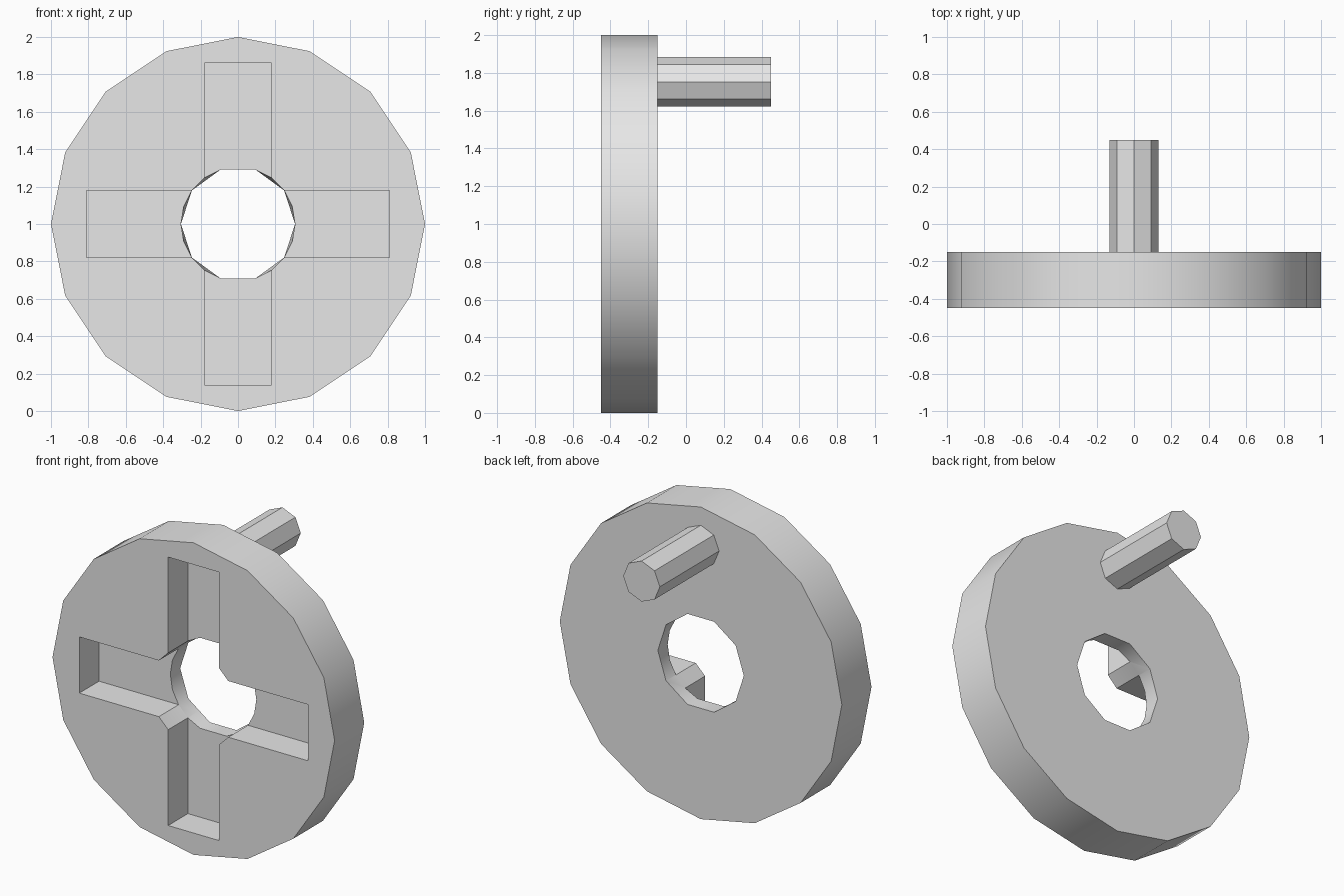
import bpy, bmesh
from math import cos, sin, pi, radians

if "Cube" in bpy.data.objects:
    bpy.data.objects.remove(bpy.data.objects["Cube"], do_unlink=True)

grey = bpy.data.materials.new("light_grey")
grey.use_nodes = True
grey.diffuse_color = (0.8, 0.8, 0.8, 1)
grey.node_tree.nodes["Principled BSDF"].inputs["Base Color"].default_value = (0.8, 0.8, 0.8, 1)

CENTRE_Z = 1.0
FRONT, FLOOR, BACK, PEG_END = -0.45, -0.25, -0.15, 0.45


def loft(name, rings):
    """Closed solid through rings of points that share a vertex count."""
    bm = bmesh.new()
    loops = [[bm.verts.new(p) for p in ring] for ring in rings]
    for a, b in zip(loops, loops[1:]):
        for i in range(len(a)):
            j = (i + 1) % len(a)
            bm.faces.new((a[i], a[j], b[j], b[i]))
    bm.faces.new(loops[0])
    bm.faces.new(loops[-1])
    bmesh.ops.recalc_face_normals(bm, faces=bm.faces)
    mesh = bpy.data.meshes.new(name)
    bm.to_mesh(mesh)
    bm.free()
    mesh.materials.append(grey)
    obj = bpy.data.objects.new(name, mesh)
    bpy.context.collection.objects.link(obj)
    return obj


def polygon(sides, radius, y, z):
    return [(radius * cos(2 * pi * i / sides), y, z + radius * sin(2 * pi * i / sides))
            for i in range(sides)]


def box(name, half_x, half_z, y0, y1):
    corners = [(-1, -1), (1, -1), (1, 1), (-1, 1)]
    return loft(name, [[(sx * half_x, y, CENTRE_Z + sz * half_z) for sx, sz in corners]
                       for y in (y0, y1)])


def hole_ring(y, rounded):
    """Ten-sided ring; when rounded, the sloping sides bulge at their midpoints."""
    points = []
    for i in range(20):
        on_chord = i % 2 and not (rounded and i not in (5, 15))
        r = 0.305 * (cos(pi / 10) if on_chord else 1)
        points.append((r * cos(pi * i / 10), y, CENTRE_Z + r * sin(pi * i / 10)))
    return points


def activate(obj):
    bpy.ops.object.select_all(action='DESELECT')
    obj.select_set(True)
    bpy.context.view_layer.objects.active = obj


def carve(obj, cutter):
    cutter.hide_render = True
    activate(obj)
    mod = obj.modifiers.new("carve", 'BOOLEAN')
    mod.operation = 'DIFFERENCE'
    mod.solver = 'EXACT'
    mod.object = cutter
    bpy.ops.object.modifier_apply(modifier=mod.name)
    bpy.data.objects.remove(cutter, do_unlink=True)


# Wheel disc
disc = loft("wheel_disc", [polygon(16, 1.0, y, CENTRE_Z) for y in (FRONT, BACK)])

# Centre hole, straight at the front and tapering to ten sides at the back
carve(disc, loft("hole_cutter", [hole_ring(FRONT - 0.1, True), hole_ring(FLOOR, True),
                                 hole_ring(BACK, False), hole_ring(BACK + 0.1, False)]))

# Cross-shaped recess in the front
carve(disc, box("upright_slot_cutter", 0.18, 0.86, FRONT - 0.1, FLOOR))
carve(disc, box("level_slot_cutter", 0.81, 0.18, FRONT - 0.1, FLOOR))

# Crank peg on the back
peg = loft("crank_peg", [polygon(8, 0.13, y, 1.753) for y in (BACK - 0.02, PEG_END)])

for part in (disc, peg):
    activate(part)
    bpy.ops.object.shade_smooth_by_angle(angle=radians(40))
